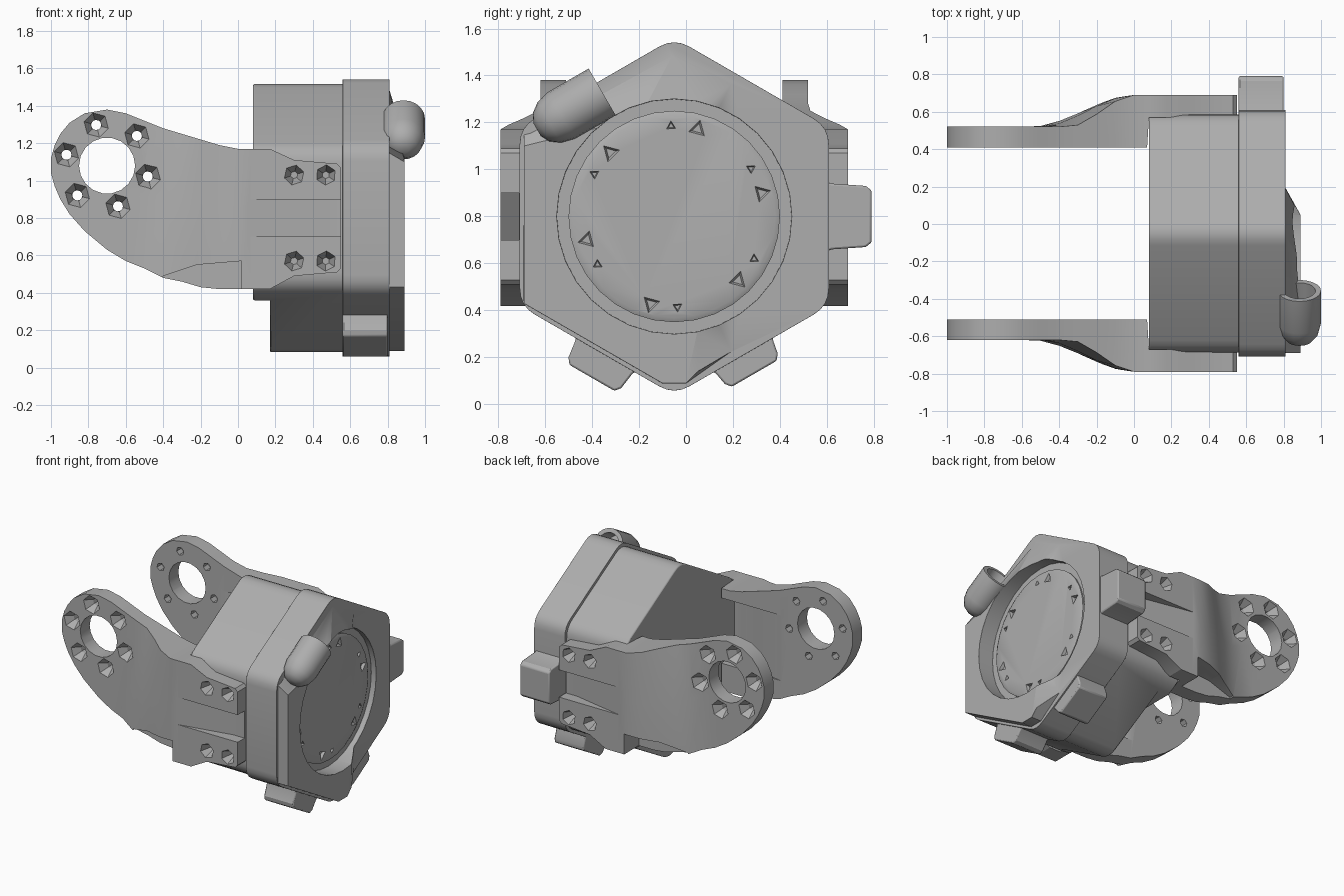
import bpy, bmesh, math
from mathutils import Matrix, Vector

cube = bpy.data.objects.get("Cube")
if cube:
    bpy.data.objects.remove(cube)

MID = -0.05                      # symmetry plane of the bracket in y
HUB = Vector((MID, 0.8))         # housing axis (y, z)
RING = (-0.7, 1.08)              # pivot centre of the arms (x, z)

grey = bpy.data.materials.new("plain_grey")
grey.use_nodes = True
tone = (0.42, 0.42, 0.42, 1)
grey.diffuse_color = tone
grey.node_tree.nodes["Principled BSDF"].inputs["Base Color"].default_value = tone


def finish(name, bm):
    bmesh.ops.recalc_face_normals(bm, faces=bm.faces)
    mesh = bpy.data.meshes.new(name)
    bm.to_mesh(mesh)
    bm.free()
    mesh.materials.append(grey)
    obj = bpy.data.objects.new(name, mesh)
    bpy.context.collection.objects.link(obj)
    return obj


def loft(bm, loops):
    """Skin a row of equal-length loops and cap both ends."""
    rows = [[bm.verts.new(p) for p in loop] for loop in loops]
    for a, b in zip(rows, rows[1:]):
        for i in range(len(a)):
            j = (i + 1) % len(a)
            bm.faces.new((a[i], a[j], b[j], b[i]))
    bm.faces.new(rows[0])
    bm.faces.new(rows[-1])


def along_x(bm, points, x0, x1):
    loft(bm, [[(x, y, z) for y, z in points] for x in (x0, x1)])


def along_y(bm, points, y0, y1):
    loft(bm, [[(x, y, z) for x, z in points] for y in (y0, y1)])


def along_z(bm, points, z0, z1):
    loft(bm, [[(x, y, z) for x, y in points] for z in (z0, z1)])


def lathe(bm, profile, sides, origin, axis, turn=0.0):
    """Revolve (radius, distance) pairs about an axis."""
    frame = Matrix.Translation(origin) @ Vector(axis).to_track_quat("Z", "Y").to_matrix().to_4x4()
    steps = [turn + math.tau * i / sides for i in range(sides)]
    loft(bm, [[frame @ Vector((r * math.cos(a), r * math.sin(a), d)) for a in steps]
              for r, d in profile])


def activate(obj):
    bpy.ops.object.select_all(action="DESELECT")
    obj.select_set(True)
    bpy.context.view_layer.objects.active = obj


def combine(obj, bm, operation="DIFFERENCE"):
    tool = finish("tool", bm)
    tool.hide_render = True
    mod = obj.modifiers.new("combine", "BOOLEAN")
    mod.operation, mod.object, mod.solver = operation, tool, "EXACT"
    activate(obj)
    bpy.ops.object.modifier_apply(modifier=mod.name)
    bpy.data.objects.remove(tool)


def polish(obj, width=0.0, angle=30):
    activate(obj)
    if width:
        mod = obj.modifiers.new("bevel", "BEVEL")
        mod.width, mod.segments, mod.limit_method = width, 2, "ANGLE"
        mod.angle_limit = math.radians(40)
    bpy.ops.object.shade_smooth_by_angle(angle=math.radians(angle))


def hexagon(radius, trim=0.075, steps=4):
    """Pointed-top hexagon with softened corners."""
    corners = [HUB + radius * Vector((math.sin(math.pi * k / 3), math.cos(math.pi * k / 3)))
               for k in range(6)]
    points = []
    for k, c in enumerate(corners):
        a = c + (corners[k - 1] - c).normalized() * trim
        b = c + (corners[(k + 1) % 6] - c).normalized() * trim
        for i in range(steps + 1):
            t = i / steps
            points.append(a * (1 - t) ** 2 + c * 2 * t * (1 - t) + b * t ** 2)
    return points


# Rear housing, with a step under its back end
bm = bmesh.new()
along_x(bm, hexagon(0.735), 0.08, 0.57)
rear = finish("rear_housing", bm)
bm = bmesh.new()
along_x(bm, [(-1, 0), (1, 0), (1, 0.36), (-1, 0.36)], 0, 0.17)
combine(rear, bm)
polish(rear, 0.008)

# Front cap: hexagon with a raised, sloped cover on one half
bm = bmesh.new()
along_x(bm, hexagon(0.76), 0.56, 0.81)
cap = finish("front_cap", bm)
bm = bmesh.new()
low = [(-0.69, 1.15), (MID, 1.5), (0.2, 1.37), (0.2, 0.23), (0.0, 0.09), (-0.1, 0.09), (-0.69, 0.43)]
high = [(-0.69, 1.1), (-0.2, 1.22), (0.04, 1.22), (0.05, 0.14), (0.0, 0.09), (-0.1, 0.09), (-0.69, 0.43)]
loft(bm, [[(x, y, z) for y, z in ring] for x, ring in ((0.7, low), (0.805, low), (0.89, high))])
combine(cap, bm, "UNION")
bm = bmesh.new()
lathe(bm, [(0.5, 0), (0.5, 0.3)], 32, (0.77, *HUB), (1, 0, 0))
combine(cap, bm)
polish(cap, 0.008)

# Round lid with small triangular pits
bm = bmesh.new()
lathe(bm, [(0.45, 0), (0.45, 0.04), (0.43, 0.05)], 32, (0.74, *HUB), (1, 0, 0))
lid = finish("round_lid", bm)
bm = bmesh.new()
for k in range(6):
    for offset, size in ((0, 0.04), (17, 0.022)):
        a = math.radians(75 + 60 * k + offset)
        spot = HUB + 0.385 * Vector((math.cos(a), math.sin(a)))
        lathe(bm, [(size / 3, 0), (size * 1.3, 0.05)], 3, (0.755, *spot), (1, 0, 0), a)
combine(lid, bm)
polish(lid)

# Mounting tabs on three sides of the cap
for name, angle, shift, reach in (("front_lower_tab", 240, 0.04, 0.77),
                                  ("back_lower_tab", 300, -0.04, 0.75),
                                  ("back_side_tab", 0, 0, 0.84)):
    a = math.radians(angle)
    out, side = Vector((math.cos(a), math.sin(a))), Vector((-math.sin(a), math.cos(a)))
    outline = [HUB + out * d + side * (w + shift) for d, w in
               ((0.6, -0.17), (0.67, -0.14), (reach - 0.025, -0.13), (reach, -0.11),
                (reach, 0.11), (reach - 0.025, 0.13), (0.67, 0.14), (0.6, 0.17))]
    bm = bmesh.new()
    along_x(bm, outline, 0.56, 0.8)
    polish(finish(name, bm), 0.008)

# Cable spout: domed tube lying along the upper edge, open at its end
slope = (0, math.cos(math.pi / 6), 0.5)
bm = bmesh.new()
lathe(bm, [(0.03, -0.12), (0.07, -0.1), (0.1, -0.06), (0.115, 0), (0.115, 0.2),
           (0.085, 0.2), (0.085, 0.08)], 20, (0.885, -0.53, 1.23), slope)
polish(finish("cable_spout", bm), angle=40)

# Arm stations along x: lower edge, upper edge
OUTLINE = [(-1, 1.04, 1.12), (-0.98, 0.97, 1.19), (-0.95, 0.9, 1.25), (-0.9, 0.82, 1.31),
           (-0.82, 0.73, 1.36), (-0.7, 0.63, 1.38), (-0.6, 0.57, 1.36), (-0.5, 0.53, 1.32),
           (-0.4, 0.48, 1.28), (-0.3, 0.46, 1.25), (-0.2, 0.43, 1.22), (-0.1, 0.42, 1.19),
           (0, 0.42, 1.17), (0.07, 0.42, 1.17), (0.08, 0.42, 1.17), (0.17, 0.42, 1.17),
           (0.3, 0.49, 1.11), (0.53, 0.51, 1.09), (0.55, 0.53, 1.07)]


def flare(x, start):
    t = min(max((x - start) / -start, 0), 1)
    return 0.57 + 0.17 * t * t * (3 - 2 * t)


def build_arm(name, side):
    def y(d):
        return MID + side * d

    # Swept body, flaring outward toward the housing
    bm = bmesh.new()
    loops = []
    for x, bottom, top in OUTLINE:
        inner = 0.46 if x < 0.075 else 0.62
        middle = (bottom + top) / 2
        loops.append([(x, y(inner), bottom), (x, y(flare(x, -0.55)), bottom),
                      (x, y(flare(x, -0.5)), middle), (x, y(flare(x, -0.35)), top),
                      (x, y(inner), top)])
    loft(bm, loops)
    arm = finish(name, bm)

    # Pivot hole with six countersunk holes around it
    bm = bmesh.new()
    outward = (0, side, 0)
    lathe(bm, [(0.15, 0.3), (0.15, 0.8)], 18, (RING[0], MID, RING[1]), outward)
    for k in range(6):
        a = math.radians(45 + 60 * k)
        spot = (RING[0] + 0.225 * math.cos(a), MID, RING[1] + 0.225 * math.sin(a))
        lathe(bm, [(0.03, 0.3), (0.03, 0.51), (0.07, 0.575), (0.07, 0.8)], 6, spot, outward, a)
    # Screw pits on the mounting pads
    for x in (0.3, 0.47):
        for z in (0.57, 1.03):
            lathe(bm, [(0.02, 0.66), (0.055, 0.742), (0.055, 0.8)], 6, (x, MID, z), outward, x)
    combine(arm, bm)

    # Wedge groove between the pads
    bm = bmesh.new()
    along_z(bm, [(0.05, y(0.742)), (0.46, y(0.66)), (0.6, y(0.66)), (0.6, y(0.8)), (0.05, y(0.8))],
            0.7, 0.9)
    combine(arm, bm)

    # Hollow behind the flare, leaving a flange above and below
    bm = bmesh.new()
    along_z(bm, [(-0.45, y(0.455)), (-0.3, y(0.48)), (-0.1, y(0.6)), (0.0, y(0.63)),
                 (0.09, y(0.63)), (0.09, y(0.4)), (-0.45, y(0.4))], 0.62, 1.1)
    combine(arm, bm)

    # Undercut on the lower outer edge
    bm = bmesh.new()
    along_y(bm, [(-0.42, 0.4), (-0.4, 0.49), (-0.22, 0.55), (0.02, 0.57), (0.02, 0.4)],
            y(0.57), y(0.9))
    combine(arm, bm)
    polish(arm, angle=25)


build_arm("front_arm", -1)
build_arm("back_arm", 1)
